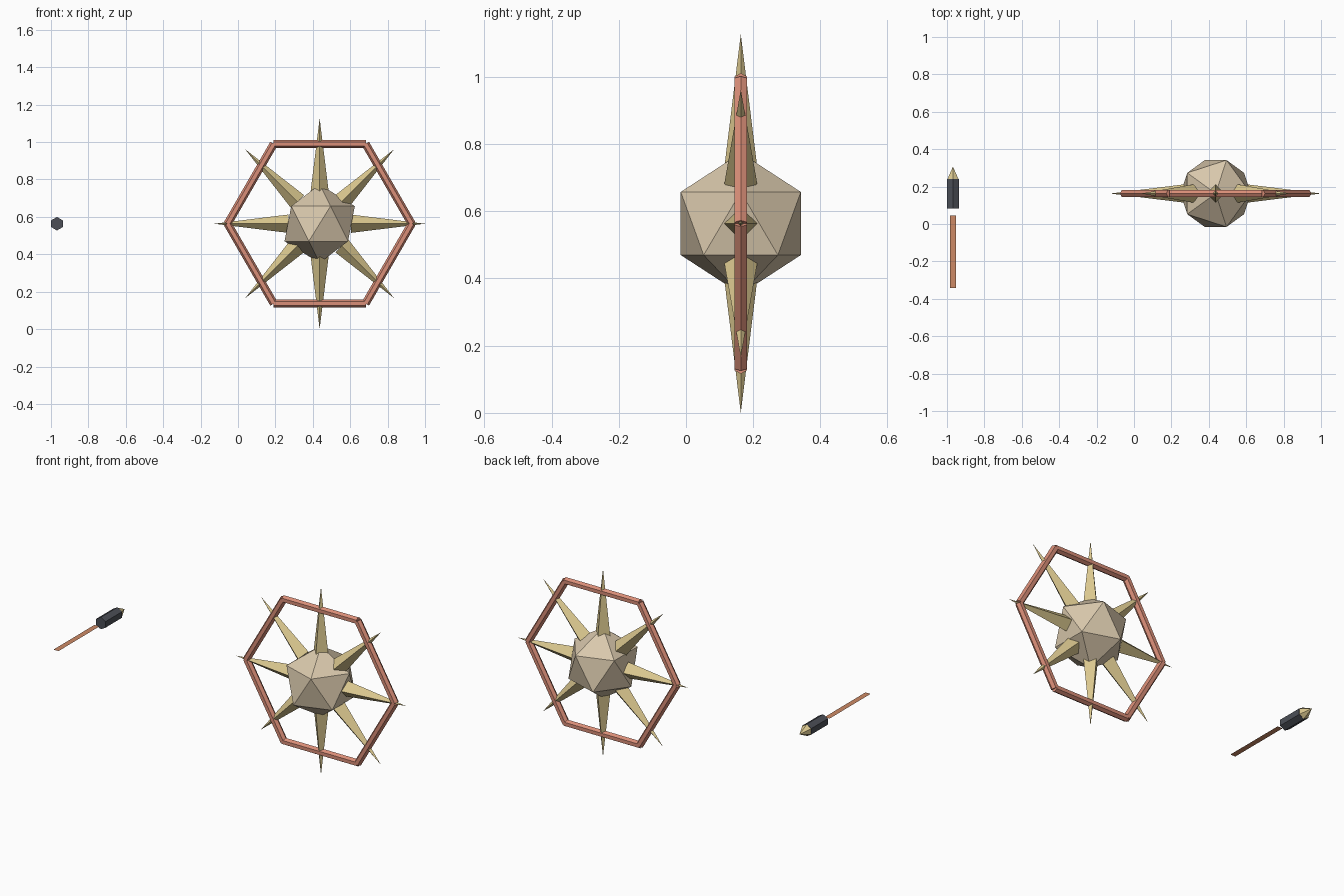
import bpy, bmesh
from math import cos, sin, radians
from mathutils import Vector, Matrix

if "Cube" in bpy.data.objects:
    bpy.data.objects.remove(bpy.data.objects["Cube"], do_unlink=True)


def srgb(r, g, b):
    return [((c / 255 + 0.055) / 1.055) ** 2.4 for c in (r, g, b)] + [1.0]


def material(name, *rgb):
    mat = bpy.data.materials.new(name)
    mat.use_nodes = True
    mat.diffuse_color = srgb(*rgb)
    mat.node_tree.nodes["Principled BSDF"].inputs["Base Color"].default_value = srgb(*rgb)
    return mat


STONE = material("pale stone", 217, 200, 172)
BONE = material("straw yellow", 219, 200, 143)
CORAL = material("coral red", 218, 142, 120)
WOOD = material("copper wood", 205, 138, 102)
IRON = material("dark slate", 76, 79, 87)


def finish(name, bm, mat):
    mesh = bpy.data.meshes.new(name)
    bm.to_mesh(mesh)
    bm.free()
    mesh.materials.append(mat)
    obj = bpy.data.objects.new(name, mesh)
    bpy.context.scene.collection.objects.link(obj)


def prism(name, mat, start, axis, up, length, r1, r2, sides):
    """Cone or cylinder from start along axis, with one corner towards up."""
    side = up.cross(axis)
    frame = Matrix((side, up, axis)).transposed().to_4x4()
    frame.translation = start + axis * length / 2
    bm = bmesh.new()
    bmesh.ops.create_cone(bm, cap_ends=True, segments=sides, radius1=r1,
                          radius2=r2, depth=length, matrix=frame)
    bmesh.ops.remove_doubles(bm, verts=bm.verts, dist=1e-5)
    finish(name, bm, mat)


FRONT, UP = Vector((0, -1, 0)), Vector((0, 0, 1))
hub = Vector((0.4365, 0.163, 0.5635))

# Faceted core
bm = bmesh.new()
bmesh.ops.create_icosphere(bm, subdivisions=1, radius=0.21,
                           matrix=Matrix.Translation(hub))
finish("core", bm, STONE)

# Eight radiating spikes
for i in range(8):
    a = radians(45 * i)
    out = Vector((cos(a), 0, sin(a)))
    prism(f"spike_{i + 1}", BONE, hub + out * 0.167, out, FRONT,
          0.3965, 0.049, 0, 4)

# Six bars forming the hexagonal ring
for i in range(6):
    a = radians(30 + 60 * i)
    out = Vector((cos(a), 0, sin(a)))
    along = out.cross(FRONT)
    length = 0.495
    prism(f"ring_bar_{i + 1}", CORAL, hub + out * 0.426 - along * length / 2,
          along, out, length, 0.0215, 0.0215, 6)

# Separate bolt: hexagonal body, pointed tip and flat tail strip
BACK = Vector((0, 1, 0))
x, z = -0.968, 0.5635
prism("bolt_body", IRON, Vector((x, 0.083, z)), BACK, UP, 0.157, 0.036, 0.036, 6)
prism("bolt_tip", BONE, Vector((x, 0.24, z)), BACK, UP, 0.067, 0.034, 0, 6)

bm = bmesh.new()
strip = Matrix.Translation((x, -0.148, z)) @ Matrix.Diagonal((0.0335, 0.388, 1, 1))
bmesh.ops.create_grid(bm, x_segments=1, y_segments=1, size=0.5, matrix=strip)
finish("bolt_tail", bm, WOOD)
